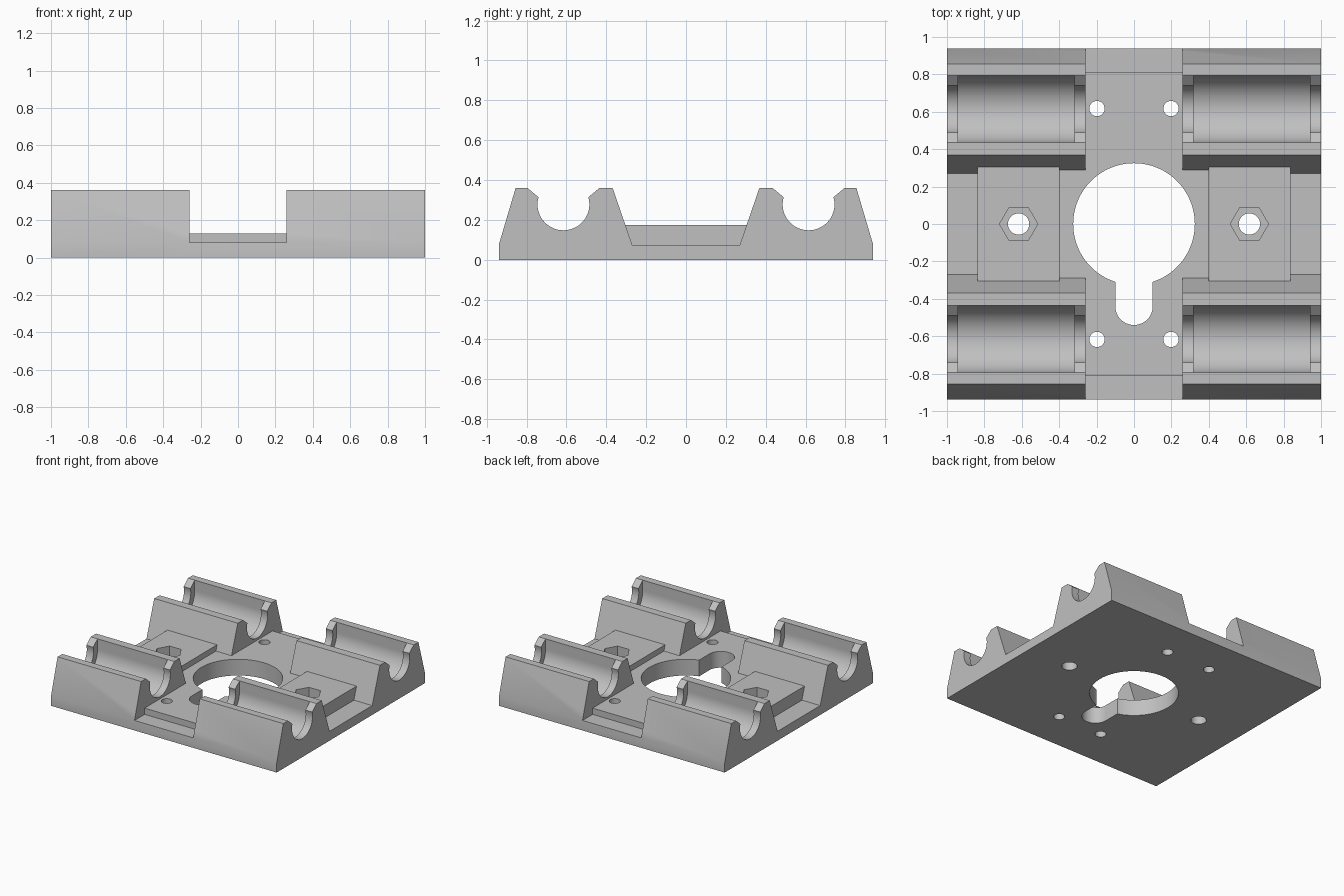
import bpy
import bmesh
from math import cos, sin, radians
from mathutils import Vector

cube = bpy.data.objects.get("Cube")
if cube:
    bpy.data.objects.remove(cube, do_unlink=True)

grey = bpy.data.materials.new("plain_grey")
grey.use_nodes = True
colour = (0.53, 0.53, 0.53, 1)
grey.diffuse_color = colour
grey.node_tree.nodes["Principled BSDF"].inputs["Base Color"].default_value = colour


def arc(cx, cy, r, start=0, end=360, n=64):
    """Points along an arc; a full circle does not repeat its first point."""
    last = n if end - start == 360 else n - 1
    angles = [radians(start + (end - start) * i / last) for i in range(n)]
    return [(cx + r * cos(a), cy + r * sin(a)) for a in angles]


def prism(name, points, lo, hi, axis="Z"):
    """Extrude an outline: XY outlines along Z, or YZ outlines along X."""
    place = (lambda u, v: (u, v, lo)) if axis == "Z" else (lambda u, v: (lo, u, v))
    step = Vector((0, 0, hi - lo)) if axis == "Z" else Vector((hi - lo, 0, 0))
    bm = bmesh.new()
    face = bm.faces.new([bm.verts.new(place(*p)) for p in points])
    result = bmesh.ops.extrude_face_region(bm, geom=[face])
    moved = [g for g in result["geom"] if isinstance(g, bmesh.types.BMVert)]
    bmesh.ops.translate(bm, verts=moved, vec=step)
    bmesh.ops.recalc_face_normals(bm, faces=bm.faces)
    mesh = bpy.data.meshes.new(name)
    bm.to_mesh(mesh)
    bm.free()
    mesh.materials.append(grey)
    obj = bpy.data.objects.new(name, mesh)
    bpy.context.collection.objects.link(obj)
    return obj


def box(name, x0, x1, y0, y1, z0, z1):
    return prism(name, [(x0, y0), (x1, y0), (x1, y1), (x0, y1)], z0, z1)


def combine(tool, operation):
    """Apply a boolean to the carriage and discard the tool."""
    mod = carriage.modifiers.new(operation, "BOOLEAN")
    mod.operation = operation
    mod.solver = "EXACT"
    mod.object = tool
    tool.hide_render = True
    bpy.context.view_layer.objects.active = carriage
    bpy.ops.object.modifier_apply(modifier=mod.name)
    bpy.data.objects.remove(tool, do_unlink=True)


# Carriage body: plate with two sloped ridges
half = [(0.938, 0), (0.938, 0.08), (0.855, 0.36), (0.368, 0.36), (0.27, 0.075)]
carriage = prism("bearing_carriage", half + [(-y, z) for y, z in reversed(half)], -1, 1, "X")

# Central channel across the ridges, with lower steps at front and back
combine(box("channel", -0.26, 0.26, -1.1, 1.1, 0.13, 0.6), "DIFFERENCE")
for s in (-1, 1):
    y0, y1 = sorted((s * 0.81, s * 1.1))
    combine(box("edge_step", -0.26, 0.26, y0, y1, 0.08, 0.6), "DIFFERENCE")

# Central deck and raised nut pads
combine(box("deck", -0.4, 0.4, -0.3, 0.3, 0.04, 0.13), "UNION")
for s in (-1, 1):
    x0, x1 = sorted((s * 0.398, s * 0.838))
    combine(box("nut_pad", x0, x1, -0.304, 0.304, 0.04, 0.175), "UNION")

# Rod grooves with flared lips, and wider bearing pockets
for sy in (-1, 1):
    cy, cz = sy * 0.615, 0.278
    groove = arc(cy, cz, 0.13, -196, 16)
    flare = [(cy + 0.18, 0.36), (cy + 0.18, 0.5), (cy - 0.18, 0.5), (cy - 0.18, 0.36)]
    combine(prism("rod_groove", groove + flare, -1.1, 1.1, "X"), "DIFFERENCE")
    pocket = arc(cy, cz, 0.18, -180, 0) + [(cy + 0.18, 0.5), (cy - 0.18, 0.5)]
    for sx in (-1, 1):
        x0, x1 = sorted((sx * 0.318, sx * 0.94))
        combine(prism("bearing_pocket", pocket, x0, x1, "X"), "DIFFERENCE")

# Keyhole opening
combine(prism("round_opening", arc(0, 0, 0.325, n=96), -0.1, 0.6), "DIFFERENCE")
slot = arc(0, -0.44, 0.1, 180, 360, 32) + [(0.1, -0.2), (-0.1, -0.2)]
combine(prism("slot", slot, -0.1, 0.6), "DIFFERENCE")

# Screw holes and hexagonal nut recesses
for sx in (-1, 1):
    for sy in (-1, 1):
        combine(prism("screw_hole", arc(sx * 0.198, sy * 0.617, 0.041, n=32), -0.1, 0.6), "DIFFERENCE")
    combine(prism("bolt_hole", arc(sx * 0.617, 0, 0.057, n=32), -0.1, 0.6), "DIFFERENCE")
    combine(prism("nut_recess", arc(sx * 0.617, 0, 0.102, n=6), 0.08, 0.6), "DIFFERENCE")

# Smooth curved walls, crisp edges
bpy.ops.object.select_all(action="DESELECT")
carriage.select_set(True)
bpy.context.view_layer.objects.active = carriage
bpy.ops.object.shade_smooth_by_angle(angle=radians(20))
